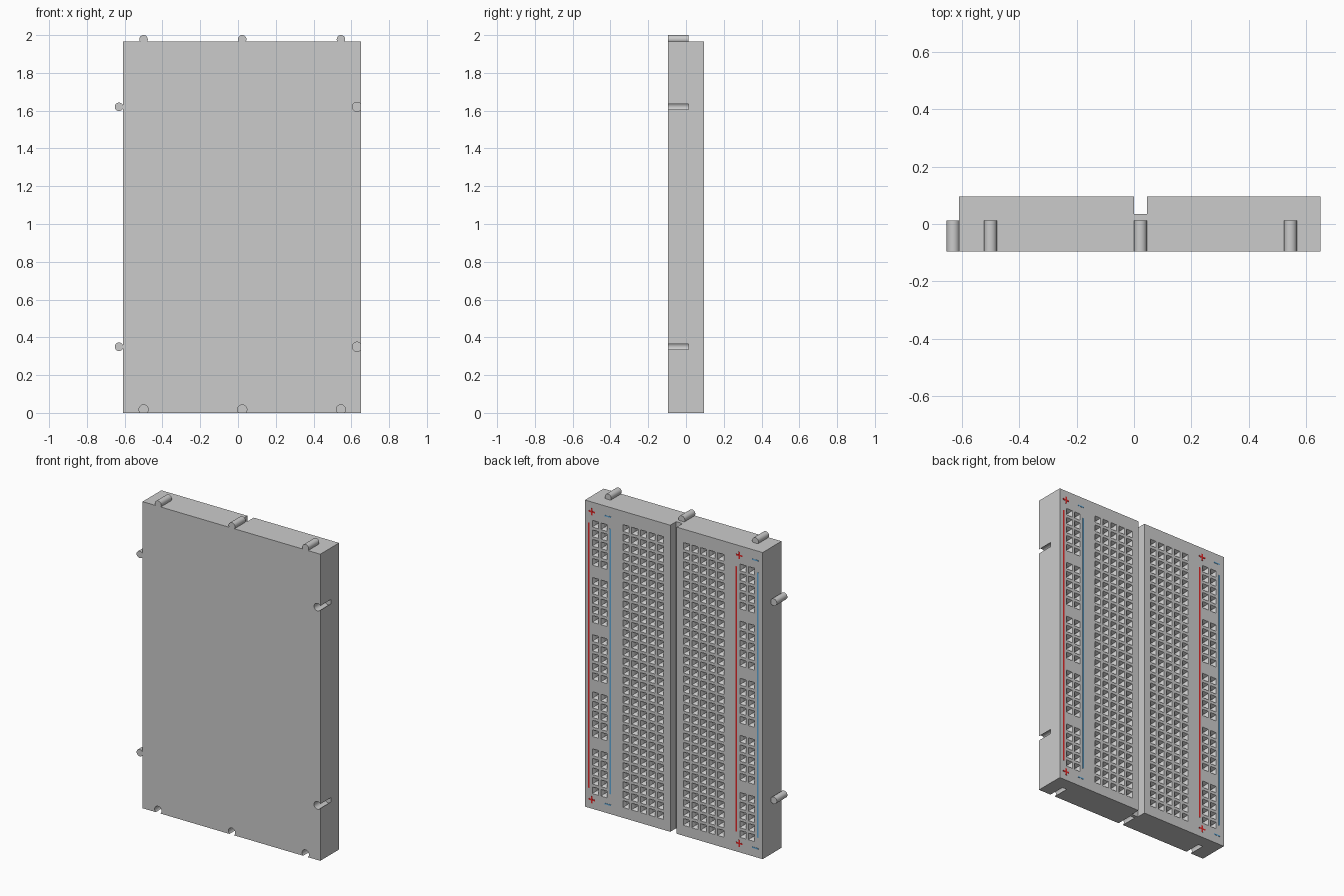
import bpy, bmesh, math
from mathutils import Matrix, Vector

if "Cube" in bpy.data.objects:
    bpy.data.objects.remove(bpy.data.objects["Cube"])

CX = 0.0225                   # middle of the socket layout
CZ = 0.973
PITCH = 0.061
LEFT, RIGHT, TOP = -0.61, 0.65, 1.965
FRONT, BACK = -0.095, 0.095
PEG_END = 0.012
RAIL_X = (CX + 0.5225, CX - 0.5225)
SIDE_Z = (0.35, 1.62)
PEG_X = (CX - 0.5225, CX, CX + 0.5225)


def finish(bm, name, colour=None):
    bmesh.ops.recalc_face_normals(bm, faces=bm.faces)
    mesh = bpy.data.meshes.new(name)
    bm.to_mesh(mesh)
    bm.free()
    obj = bpy.data.objects.new(name, mesh)
    bpy.context.collection.objects.link(obj)
    if colour:
        mat = bpy.data.materials.new(name + "_paint")
        mat.diffuse_color = colour
        mat.use_nodes = True
        mat.node_tree.nodes["Principled BSDF"].inputs["Base Color"].default_value = mat.diffuse_color
        mesh.materials.append(mat)
    return obj


def activate(obj):
    bpy.ops.object.select_all(action='DESELECT')
    obj.select_set(True)
    bpy.context.view_layer.objects.active = obj


def add_cylinder(bm, x, z, radius, y0, y1):
    m = Matrix.Translation((x, (y0 + y1) / 2, z)) @ Matrix.Rotation(math.pi / 2, 4, 'X')
    bmesh.ops.create_cone(bm, cap_ends=True, segments=32, radius1=radius,
                          radius2=radius, depth=y1 - y0, matrix=m)


def add_bar(bm, x, z, w, h):
    m = Matrix.Translation((x, BACK, z)) @ Matrix.Diagonal((w, 0.003, h, 1))
    bmesh.ops.create_cube(bm, size=1, matrix=m)


def add_socket(bm, x, z):
    # square funnel leading into a narrower square shaft
    rings = []
    for y, s in ((BACK + 0.01, 0.0215), (BACK, 0.0215), (BACK - 0.018, 0.013), (BACK - 0.055, 0.013)):
        rings.append([bm.verts.new((x + a * s, y, z + b * s))
                      for a, b in ((-1, -1), (1, -1), (1, 1), (-1, 1))])
    for r0, r1 in zip(rings, rings[1:]):
        for i in range(4):
            j = (i + 1) % 4
            bm.faces.new((r0[i], r0[j], r1[j], r1[i]))
    bm.faces.new(rings[0])
    bm.faces.new(rings[-1])


# board: slab profile with the centre groove, extruded upwards
profile = [(LEFT, FRONT), (RIGHT, FRONT), (RIGHT, BACK), (0.045, BACK),
           (0.045, 0.035), (0.0, 0.035), (0.0, BACK), (LEFT, BACK)]
bm = bmesh.new()
base = bm.faces.new([bm.verts.new((x, y, 0)) for x, y in profile])
ext = bmesh.ops.extrude_face_region(bm, geom=[base])
bmesh.ops.translate(bm, vec=Vector((0, 0, TOP)),
                    verts=[g for g in ext['geom'] if isinstance(g, bmesh.types.BMVert)])
board = finish(bm, "board")

# cutter: sockets and interlocking notches
bm = bmesh.new()
for side in (-1, 1):
    for col in range(5):
        for row in range(30):
            add_socket(bm, CX + side * PITCH * (1.5 + col), CZ + (row - 14.5) * PITCH)
for rail in RAIL_X:
    for side in (-0.5, 0.5):
        for row in range(29):
            if row % 6 != 5:
                add_socket(bm, rail + side * PITCH, CZ + (row - 14) * PITCH)
for z in SIDE_Z:
    add_cylinder(bm, 0.63, z, 0.0245, FRONT - 0.05, PEG_END)
for x in PEG_X:
    add_cylinder(bm, x, 0.018, 0.0245, FRONT - 0.05, PEG_END)
cutter = finish(bm, "socket_cutter")
cutter.hide_render = True

cut = board.modifiers.new("sockets", 'BOOLEAN')
cut.operation = 'DIFFERENCE'
cut.solver = 'EXACT'
cut.object = cutter
activate(board)
bpy.ops.object.modifier_apply(modifier=cut.name)
bpy.data.objects.remove(cutter)
bpy.ops.object.shade_smooth_by_angle(angle=math.radians(20))

# interlocking pegs on the top and left edges
bm = bmesh.new()
for x in PEG_X:
    add_cylinder(bm, x, 1.9775, 0.0225, FRONT, PEG_END)
for z in SIDE_Z:
    add_cylinder(bm, -0.63, z, 0.0225, FRONT, PEG_END)
pegs = finish(bm, "edge_pegs")
activate(pegs)
bpy.ops.object.shade_smooth_by_angle(angle=math.radians(30))

# painted rail stripes with polarity marks at both ends
red, blue = bmesh.new(), bmesh.new()
for rail in RAIL_X:
    add_bar(red, rail + 0.076, CZ + 0.005, 0.01, 1.70)
    add_bar(blue, rail - 0.076, CZ + 0.005, 0.01, 1.70)
    for z in (0.057, 1.903):
        add_bar(red, rail + 0.056, z, 0.045, 0.01)
        add_bar(red, rail + 0.056, z, 0.01, 0.045)
        add_bar(blue, rail - 0.057, z, 0.045, 0.008)
finish(red, "positive_stripes", (0.75, 0.02, 0.02, 1))
finish(blue, "negative_stripes", (0.12, 0.4, 0.7, 1))
